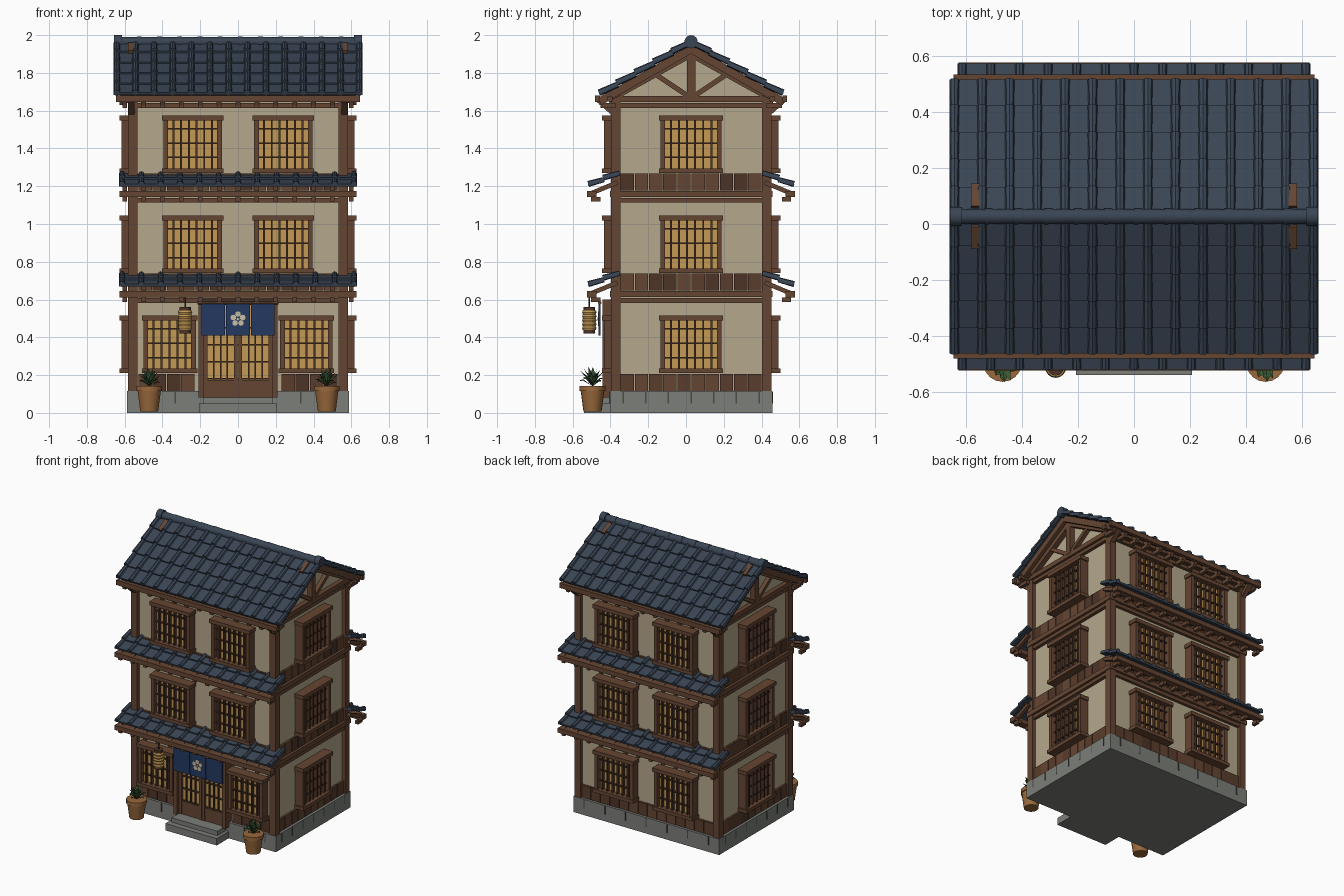
import bpy, bmesh, math, random
from mathutils import Matrix, Vector

if "Cube" in bpy.data.objects:
    bpy.data.objects.remove(bpy.data.objects["Cube"])

random.seed(3)
C = 0.027                      # depth centre of the house
I = Matrix.Identity(4)


def mat(name, r, g, b):
    m = bpy.data.materials.new(name)
    m.diffuse_color = (r, g, b, 1)
    m.use_nodes = True
    m.node_tree.nodes["Principled BSDF"].inputs["Base Color"].default_value = m.diffuse_color
    return m


TILE = mat("slate_tile", .042, .06, .09)
WOOD = mat("wood", .13, .06, .032)
DARK = mat("dark_wood", .075, .034, .02)
MID = mat("mid_wood", .10, .045, .025)
WALL = mat("plaster", .46, .39, .26)
AMBER = mat("paper_pane", .55, .32, .09)
STONE = mat("stone", .20, .21, .19)
SEAM = mat("stone_seam", .07, .07, .065)
CLOTH = mat("blue_cloth", .018, .04, .12)
CREAM = mat("cream", .6, .52, .36)
CLAY = mat("clay", .32, .14, .045)
LEAF = mat("leaf", .04, .10, .035)


class Part:
    """One named mesh collected from boxes, beams and rods."""
    def __init__(self, name, material):
        self.name, self.mat, self.bm = name, material, bmesh.new()

    def box(self, x0, x1, y0, y1, z0, z1, M=I):
        S = Matrix.Diagonal((x1 - x0, y1 - y0, z1 - z0, 1))
        T = Matrix.Translation(((x0 + x1) / 2, (y0 + y1) / 2, (z0 + z1) / 2))
        bmesh.ops.create_cube(self.bm, size=1, matrix=M @ T @ S)

    def beam(self, p, q, w, h, M=I):
        p, q = Vector(p), Vector(q)
        a = (q - p).normalized()
        b = Vector((0, 0, 1)).cross(a).normalized()
        R = Matrix((a, b, a.cross(b))).transposed().to_4x4()
        S = Matrix.Diagonal(((q - p).length, w, h, 1))
        bmesh.ops.create_cube(self.bm, size=1, matrix=M @ Matrix.Translation((p + q) / 2) @ R @ S)

    def rod(self, p, q, r1, r2=None, seg=10, M=I):
        p, q = Vector(p), Vector(q)
        R = (q - p).to_track_quat('Z', 'Y').to_matrix().to_4x4()
        bmesh.ops.create_cone(self.bm, cap_ends=True, segments=seg, radius1=r1, radius2=r1 if r2 is None else r2,
                              depth=(q - p).length, matrix=M @ Matrix.Translation((p + q) / 2) @ R)

    def done(self, smooth=False):
        me = bpy.data.meshes.new(self.name)
        self.bm.to_mesh(me)
        self.bm.free()
        me.materials.append(self.mat)
        ob = bpy.data.objects.new(self.name, me)
        bpy.context.collection.objects.link(ob)
        if smooth:
            bpy.ops.object.select_all(action='DESELECT')
            ob.select_set(True)
            bpy.context.view_layer.objects.active = ob
            bpy.ops.object.shade_smooth_by_angle()
        return ob


# Wall frames: local x runs along the wall, local -y points outward
FRAME = {n: Matrix.Translation((0, C, 0)) @ Matrix.Rotation(math.radians(a), 4, 'Z')
         for n, a in (("front", 0), ("right", 90), ("back", 180), ("left", 270))}
DIST = {"front": .40, "back": .40, "right": .555, "left": .555}


def wbox(part, side, u0, u1, d0, d1, z0, z1):
    D = DIST[side]
    part.box(u0, u1, -D - d1, -D - d0, z0, z1, FRAME[side])


# Foundation, seams and entrance steps
p = Part("foundation", STONE)
p.box(-.587, .587, C - .43, C + .43, 0, .115)
p.done()
p = Part("foundation_seams", SEAM)
for side, h in (("front", .5), ("back", .5), ("right", .36), ("left", .36)):
    for i in range(7):
        u = -h + 2 * h * i / 6
        wbox(p, side, u - .004, u + .004, .02, .0335, .05, .11)
p.done()
p = Part("entrance_steps", STONE)
p.box(-.207, .207, -.54, -.39, 0, .05)
p.box(-.185, .185, -.50, -.39, .05, .082)
p.done()

# Plaster body with gables: pentagon profile pulled along x
p = Part("plaster_walls", WALL)
prof = [(-.40, .1), (.40, .1), (.40, 1.69), (0, 1.915), (-.40, 1.69)]
f = p.bm.faces.new([p.bm.verts.new((-.555, C + y, z)) for y, z in prof])
g = bmesh.ops.extrude_face_region(p.bm, geom=[f])
bmesh.ops.translate(p.bm, verts=[v for v in g["geom"] if isinstance(v, bmesh.types.BMVert)], vec=(1.11, 0, 0))
bmesh.ops.recalc_face_normals(p.bm, faces=p.bm.faces)
p.done()

# Corner posts and floor beams
p = Part("corner_posts", WOOD)
for sx in (-1, 1):
    for sy in (-1, 1):
        x, y = sx * .557, C + sy * .40
        p.box(x - .025, x + .025, y - .025, y + .025, .115, 1.67)
p.done()
p = Part("floor_beams", WOOD)
for z in (.613, 1.143, 1.645):
    p.box(-.588, .588, C - .43, C + .43, z, z + .033)
    p.box(-.578, .578, C - .42, C + .42, z - .03, z - .005)
p.done()

# Wainscot boards in alternating wood tones
boards = [Part("wainscot_boards_" + n, m) for n, m in (("light", WOOD), ("mid", MID), ("dark", DARK))]
for side, h, n in (("front", .53, 14), ("back", .53, 14), ("right", .375, 10), ("left", .375, 10)):
    for z in (.117, .647, 1.177):
        for i in range(n):
            u0, u1 = -h + 2 * h * i / n, -h + 2 * h * (i + 1) / n
            if side == "front" and z < .2 and abs(u0 + u1) < .4:
                continue
            wbox(boards[random.choice((0, 0, 1, 1, 2))], side, u0 + .002, u1 - .002, 0, .016, z, z + .09)
for b in boards:
    b.done()


# Lattice windows
def window(side, u, z, w, h=.305):
    a, b = u - w / 2, u + w / 2
    p = Part(side + "_window_pane", AMBER)
    wbox(p, side, a + .015, b - .015, 0, .028, z + .02, z + h - .02)
    p.done()
    p = Part(side + "_window_frame", WOOD)
    for e in (a + .008, b - .033):
        wbox(p, side, e, e + .025, 0, .062, z, z + h)
    wbox(p, side, a, b, 0, .072, z + h - .027, z + h)
    wbox(p, side, a, b, 0, .072, z, z + .025)
    p.done()
    p = Part(side + "_window_lattice", DARK)
    n = round(w / .047)
    for i in range(1, n):
        x = a + .02 + (w - .04) * i / n
        wbox(p, side, x - .005, x + .005, .02, .05, z + .02, z + h - .02)
    for k in (.27, .52, .77):
        wbox(p, side, a + .02, b - .02, .02, .042, z + h * k - .004, z + h * k + .004)
    p.done()


for z in (.21, .74, 1.27):
    for side in ("left", "right"):
        window(side, 0, z, .34)
    for sx in (-1, 1):
        window("back", sx * .24, z, .325)
        if z > .3:
            window("front", sx * .24, z, .325)
        else:
            window("front", sx * .362, z, .295)

# Entrance doors
p = Part("door_panes", AMBER)
wbox(p, "front", -.19, .19, 0, .028, .17, .57)
p.done()
p = Part("door_frame", WOOD)
for x in (-.195, .195):
    wbox(p, "front", x - .013, x + .013, 0, .07, .082, .6)
wbox(p, "front", -.205, .205, 0, .07, .572, .6)
wbox(p, "front", -.19, .19, 0, .04, .082, .175)
for x in (-.172, -.012, .012, .172):
    wbox(p, "front", x - .01, x + .01, 0, .045, .082, .58)
p.done()
p = Part("door_lattice", DARK)
for sx in (-1, 1):
    for i in range(1, 4):
        x = sx * (.02 + .036 * i)
        wbox(p, "front", x - .004, x + .004, .02, .042, .17, .57)
for z in (.18, .27, .36, .45):
    wbox(p, "front", -.18, .18, .02, .04, z - .004, z + .004)
p.done()

# Shop curtain with a blossom ornament
p = Part("door_curtain", CLOTH)
for x in (-.131, 0, .131):
    p.box(x - .063, x + .063, -.462, -.452, .41, .58)
p.done()
p = Part("curtain_rod", WOOD)
p.rod((-.215, -.457, .583), (.215, -.457, .583), .009)
p.done()
p = Part("curtain_blossom", CREAM)
for i in range(5):
    a = math.pi / 2 + i * math.tau / 5
    x, z = .026 * math.cos(a), .497 + .026 * math.sin(a)
    p.rod((x, -.46, z), (x, -.467, z), .015, seg=12)
p.rod((0, -.46, .497), (0, -.468, .497), .007)
p.done()


# Tiled slopes: stepped courses with round cover ribs
def tiled_slope(name, side, hw, ribs, rows, d0, z0, d1, z1, r):
    M = FRAME[side]
    pan, rib = Part(name + "_tiles", TILE), Part(name + "_ribs", TILE)
    at = lambda t, x, up: (x, -(d0 + (d1 - d0) * t), z0 + (z1 - z0) * t + up)
    for i in range(rows):
        t0, t1 = i / rows, (i + 1.06) / rows if i < rows - 1 else 1
        pan.beam(at(t0, 0, -.004), at(t1, 0, .008), 2 * hw, .013, M)
        for k in range(ribs):
            x = -hw + r + 2 * (hw - r) * k / (ribs - 1)
            rib.rod(at(t0, x, .002), at(t1, x, .014), r * .85, r, 8, M)
    pan.done()
    rib.done(True)


for side in ("front", "back"):
    M = FRAME[side]
    tiled_slope(side + "_roof", side, .66, 14, 5, 0, 1.96, .487, 1.681, .018)
    p = Part(side + "_roof_deck", DARK)
    p.beam((0, 0, 1.938), (0, -.475, 1.664), 1.25, .02, M)
    p.done()
    # Gable trim: bargeboards, struts, eave braces, rafter tips through the tiles
    p = Part(side + "_gable_timbers", WOOD)
    for sx in (-1, 1):
        p.beam((sx * .615, 0, 1.925), (sx * .615, -.485, 1.648), .025, .042, M)
        p.beam((sx * .57, 0, 1.90), (sx * .57, -.44, 1.655), .04, .035, M)
        p.beam((sx * .57, -.02, 1.68), (sx * .57, -.2, 1.80), .03, .026, M)
        p.beam((sx * .565, -.40, 1.575), (sx * .565, -.495, 1.66), .035, .026, M)
        p.beam((sx * .567, -.03, 1.948), (sx * .567, -.11, 1.905), .03, .03, M)
    p.done()
    # Eave board, rafters and blocks, main roof then pent roofs
    p = Part(side + "_main_eave", WOOD)
    p.box(-.645, .645, -.508, -.483, 1.645, 1.68, M)
    p.box(-.645, .645, -.445, -.415, 1.648, 1.675, M)
    for i in range(13):
        x = -.6 + .1 * i
        p.beam((x, -.38, 1.69), (x, -.49, 1.64), .025, .025, M)
        p.box(x - .012, x + .012, -.48, -.40, 1.615, 1.64, M)
    p.done()
    for n, z in (("lower", 0), ("upper", .53)):
        tiled_slope(f"{side}_{n}_pent", side, .63, 13, 2, .378, z + .738, .545, z + .668, .016)
        p = Part(f"{side}_{n}_pent_eave", WOOD)
        p.box(-.628, .628, -.55, -.5, z + .612, z + .645, M)
        for i in range(13):
            x = -.6 + .1 * i
            p.beam((x, -.39, z + .69), (x, -.535, z + .63), .024, .024, M)
            p.box(x - .012, x + .012, -.53, -.48, z + .588, z + .612, M)
        p.done()

# King posts in the gables
p = Part("king_posts", WOOD)
for sx in (-1, 1):
    p.box(sx * .57 - .02, sx * .57 + .02, C - .022, C + .022, 1.67, 1.92)
p.done()

# Ridge: overlapping round tiles and end caps
p = Part("ridge_tiles", TILE)
for i in range(12):
    x = -.642 + .107 * i
    p.rod((x, C, 1.963), (x + .11, C, 1.963), .029, .026, 14)
for sx in (-1, 1):
    p.rod((sx * .615, C, 1.965), (sx * .657, C, 1.965), .035, seg=14)
p.done(True)

# Hanging lantern
p = Part("lantern_body", AMBER)
for i in range(5):
    z = .438 + i * .021
    p.rod((-.28, -.512, z), (-.28, -.512, z + .0105), .034, .038, 16)
    p.rod((-.28, -.512, z + .0105), (-.28, -.512, z + .021), .038, .034, 16)
p.done()
p = Part("lantern_caps_and_cord", DARK)
p.rod((-.28, -.512, .421), (-.28, -.512, .439), .03, seg=16)
p.rod((-.28, -.512, .542), (-.28, -.512, .56), .03, seg=16)
p.rod((-.28, -.512, .555), (-.28, -.512, .62), .004, seg=6)
p.done()

# Potted plants
for n, x in (("left", -.47), ("right", .47)):
    pot = Part(n + "_pot", CLAY)
    pot.rod((x, -.495, .008), (x, -.495, .12), .048, .063, 18)
    pot.rod((x, -.495, .115), (x, -.495, .142), .069, seg=18)
    pot.done(True)
    p = Part(n + "_plant", LEAF)
    for i in range(22):
        a, e = i * 2.4, math.radians(25 + 60 * i / 22)
        L = random.uniform(.085, .12)
        out = Vector((math.cos(a) * math.cos(e), math.sin(a) * math.cos(e), math.sin(e)))
        s = Vector((-math.sin(a), math.cos(a), 0)) * .014
        b = Vector((x, -.495, .14))
        tip = b + out * L * (.68 if e < .8 else 1) - Vector((0, 0, .01))
        m = b + out * L * .5 + Vector((0, 0, .008))
        vs = [p.bm.verts.new(v) for v in (b, m + s, tip, m - s, m + Vector((0, 0, -.006)))]
        for tri in ((0, 1, 4), (1, 2, 4), (2, 3, 4), (3, 0, 4)):
            p.bm.faces.new([vs[k] for k in tri])
    p.done()
